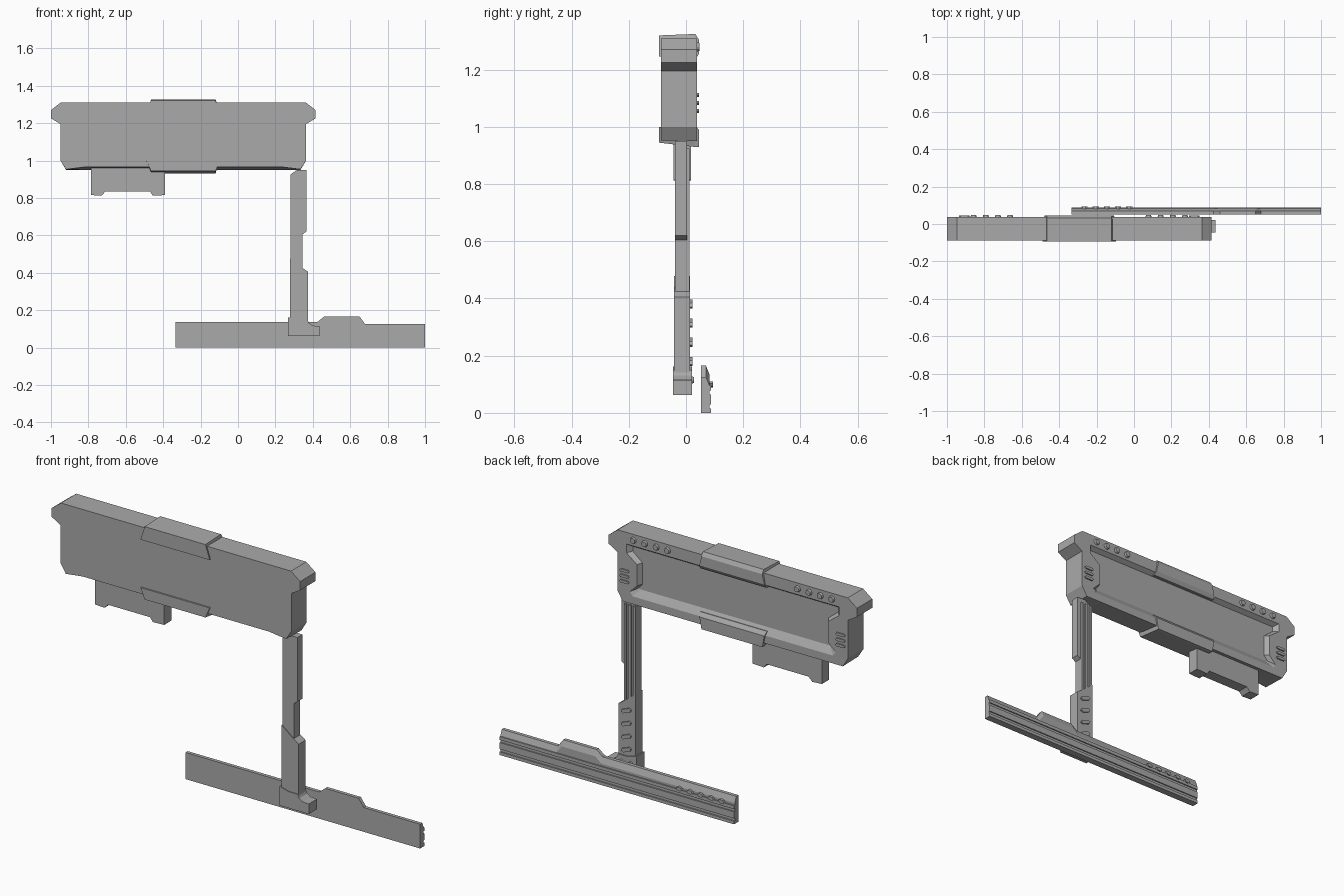
import bpy, bmesh, math
from mathutils import Matrix

cube = bpy.data.objects.get("Cube")
if cube:
    bpy.data.objects.remove(cube, do_unlink=True)

grey = bpy.data.materials.new("mid_grey")
grey.use_nodes = True
GREY = (0.40, 0.40, 0.40, 1)
grey.diffuse_color = GREY
grey.node_tree.nodes["Principled BSDF"].inputs["Base Color"].default_value = GREY

MID = -0.2925  # centre line of the panel


def finish(name, bm):
    bmesh.ops.recalc_face_normals(bm, faces=bm.faces)
    mesh = bpy.data.meshes.new(name)
    bm.to_mesh(mesh)
    bm.free()
    mesh.materials.append(grey)
    obj = bpy.data.objects.new(name, mesh)
    bpy.context.collection.objects.link(obj)
    return obj


def loft(name, *layers):
    """Join matching x-z outlines, each placed at its own y."""
    bm = bmesh.new()
    rings = [[bm.verts.new((x, y, z)) for x, z in pts] for y, pts in layers]
    bm.faces.new(rings[0])
    bm.faces.new(rings[-1])
    for a, b in zip(rings, rings[1:]):
        for i in range(len(a)):
            j = (i + 1) % len(a)
            bm.faces.new((a[i], a[j], b[j], b[i]))
    return finish(name, bm)


def prism(name, pts, y0, y1):
    return loft(name, (y0, pts), (y1, pts))


def rect(x0, x1, z0, z1):
    return [(x0, z0), (x1, z0), (x1, z1), (x0, z1)]


def mirrored(half):
    """Complete an outline given as half widths about the panel centre."""
    return [(MID + w, z) for w, z in half] + [(MID - w, z) for w, z in reversed(half)]


def slot(name, x, y, z, length, height, depth, tilt):
    """Raised bar with pointed ends, tilted in the x-z plane."""
    l, h = length / 2, height / 2
    pts = [(-l, 0), (h - l, -h), (l - h, -h), (l, 0), (l - h, h), (h - l, h)]
    c, s = math.cos(tilt), math.sin(tilt)
    return prism(name, [(x + a * c - b * s, z + a * s + b * c) for a, b in pts], y, y + depth)


def stud(name, x, y, z, radius, depth):
    bm = bmesh.new()
    turn = Matrix.Translation((x, y, z)) @ Matrix.Rotation(-math.pi / 2, 4, 'X')
    bmesh.ops.create_cone(bm, cap_ends=True, segments=12, radius1=radius,
                          radius2=radius * 0.75, depth=depth, matrix=turn)
    return finish(name, bm)


# Main panel, its underside sloping down to the back
side = [(0.657, 1.0), (0.657, 1.195), (0.707, 1.225), (0.707, 1.27), (0.655, 1.31)]
panel = loft("panel",
             (-0.087, mirrored([(0.53, 0.965), (0.627, 0.953)] + side)),
             (0.038, mirrored([(0.53, 0.95), (0.627, 0.95)] + side)))

# Recessed back with sloping walls
rim = mirrored([(0.57, 0.99), (0.585, 1.01), (0.545, 1.05), (0.545, 1.16),
                (0.605, 1.205), (0.605, 1.25)])
floor = mirrored([(0.54, 1.025), (0.55, 1.03), (0.53, 1.055), (0.53, 1.165),
                  (0.585, 1.21), (0.585, 1.235)])
cutter = loft("recess_cutter", (0.015, floor), (0.038, rim), (0.06, rim))
cutter.hide_render = True
cut = panel.modifiers.new("recess", 'BOOLEAN')
cut.operation = 'DIFFERENCE'
cut.solver = 'EXACT'
cut.object = cutter
bpy.context.view_layer.objects.active = panel
bpy.ops.object.modifier_apply(modifier=cut.name)
bpy.data.objects.remove(cutter, do_unlink=True)

# Clips gripping the top and bottom edges
loft("top_clip",
     (-0.094, mirrored([(0.197, 1.247), (0.173, 1.32)])),
     (0.033, mirrored([(0.19, 1.235), (0.173, 1.325)])),
     (0.045, mirrored([(0.185, 1.255), (0.173, 1.305)])))
loft("bottom_clip",
     (-0.094, mirrored([(0.173, 0.945), (0.197, 1.0)])),
     (0.03, mirrored([(0.173, 0.93), (0.19, 1.01)])),
     (0.045, mirrored([(0.173, 0.93), (0.185, 0.99)])))

# Studs and vents on both sides of the back
for s in (-1, 1):
    for i in range(4):
        stud("panel_stud", MID + s * (0.37 + 0.065 * i), 0.04, 1.28, 0.018, 0.016)
    for i in range(3):
        slot("panel_vent", MID + s * 0.615, 0.036, 1.055 + 0.028 * i, 0.055, 0.014, 0.009, 0)

# Bracket under the panel
prism("bracket", [(-0.785, 0.815), (-0.73, 0.812), (-0.71, 0.833), (-0.47, 0.833),
                  (-0.455, 0.812), (-0.39, 0.815), (-0.39, 0.96), (-0.785, 0.96)],
      -0.043, 0.017)

# Post with raised rails on its back
prism("post", [(0.28, 0.12), (0.345, 0.12), (0.345, 0.605), (0.365, 0.62),
               (0.365, 0.95), (0.315, 0.95), (0.28, 0.925)], -0.038, 0.003)
for x0, x1 in ((0.28, 0.292), (0.304, 0.321), (0.333, 0.345)):
    prism("post_rail", rect(x0, x1, 0.3, 0.925), 0.003, 0.012)

# Sleeve round the lower post, with a slanted top
prism("sleeve", [(0.278, 0.1), (0.375, 0.1), (0.375, 0.405), (0.345, 0.425), (0.278, 0.478)],
      -0.042, 0.014)
for i in range(4):
    slot("sleeve_slot", 0.327, 0.013, 0.18 + 0.067 * i, 0.06, 0.02, 0.009, -0.35)

# Foot
prism("foot", [(0.268, 0.063), (0.435, 0.063), (0.435, 0.115), (0.4, 0.117),
               (0.38, 0.13), (0.372, 0.148), (0.32, 0.148), (0.268, 0.162)], -0.046, 0.021)
for x in (0.3, 0.35):
    stud("foot_stud", x, 0.022, 0.115, 0.014, 0.012)

# Base bar with a raised step and a sloping back edge
top = [(1.0, 0.125), (0.68, 0.125), (0.65, 0.165), (0.46, 0.165), (0.425, 0.137), (-0.335, 0.137)]
outline = [(-0.335, 0), (1.0, 0)] + top
lowered = [(-0.335, 0), (1.0, 0)] + [(x, z - 0.03) for x, z in top]
loft("base_bar", (0.052, outline), (0.07, outline), (0.082, lowered))

# Strips that leave two long grooves on the back of the bar
for z0, z1 in ((0, 0.016), (0.03, 0.064), (0.078, 0.095)):
    prism("bar_strip", rect(-0.335, 1.0, z0, z1), 0.082, 0.088)
for i in range(5):
    slot("bar_slot", -0.265 + 0.06 * i, 0.08, 0.1, 0.034, 0.018, 0.014, 0.2)
